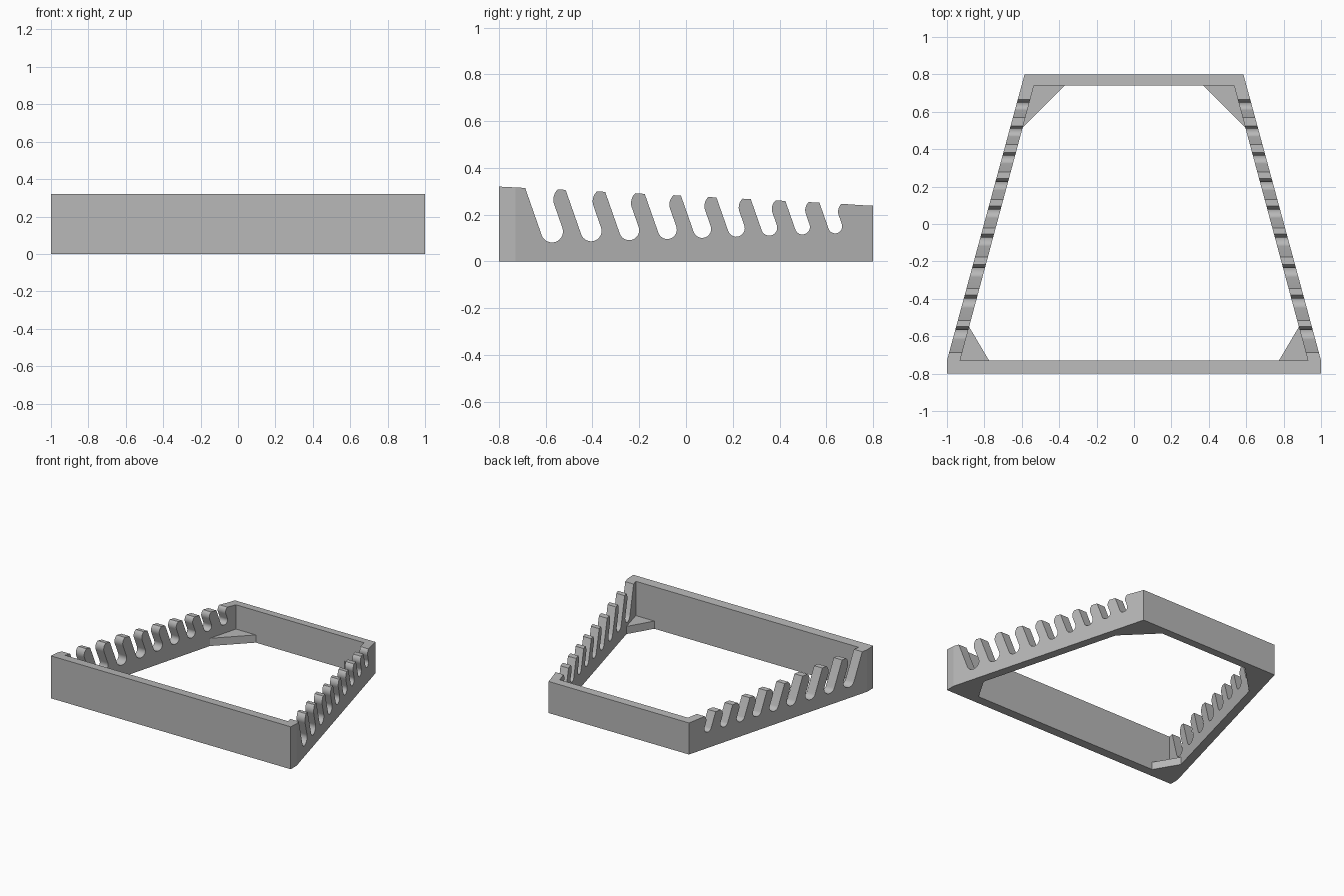
import bpy
import bmesh
from math import cos, sin, pi, radians
from mathutils import Vector

if "Cube" in bpy.data.objects:
    bpy.data.objects.remove(bpy.data.objects["Cube"])

grey = bpy.data.materials.new("plain_grey")
grey.use_nodes = True
grey.diffuse_color = (0.48, 0.48, 0.48, 1)
grey.node_tree.nodes["Principled BSDF"].inputs["Base Color"].default_value = grey.diffuse_color

FRONT, BACK = -0.8, 0.8          # outer limits in y
FRONT_IN, BACK_IN = -0.73, 0.74  # inner faces of the end walls
LEAN = radians(19.3)             # forward tilt of the slots
SLOTS = [-0.573, -0.406, -0.243, -0.08, 0.069, 0.215, 0.356, 0.498, 0.638]


def mix(a, b, t):
    return a + (b - a) * t


def top(y):
    """Height of the gently sloping upper edge."""
    return mix(0.32, 0.238, (y - FRONT) / (BACK - FRONT))


def outer(y):
    return min(1.0, mix(1.0, 0.585, (y - FRONT_IN) / (BACK - FRONT_IN)))


def inner(y):
    return mix(0.93, 0.535, (y - FRONT_IN) / (BACK_IN - FRONT_IN))


def loft(name, loop_a, loop_b):
    """Solid between two matching outlines."""
    bm = bmesh.new()
    a = [bm.verts.new(p) for p in loop_a]
    b = [bm.verts.new(p) for p in loop_b]
    bm.faces.new(a)
    bm.faces.new(b[::-1])
    for i in range(len(a)):
        j = (i + 1) % len(a)
        bm.faces.new((a[i], b[i], b[j], a[j]))
    bmesh.ops.recalc_face_normals(bm, faces=bm.faces[:])
    mesh = bpy.data.meshes.new(name)
    bm.to_mesh(mesh)
    bm.free()
    mesh.materials.append(grey)
    obj = bpy.data.objects.new(name, mesh)
    bpy.context.collection.objects.link(obj)
    return obj


def slot(i):
    """Outline of one leaning slot with a rounded floor and a hooked lip."""
    t = i / (len(SLOTS) - 1)
    r, lip = mix(0.047, 0.03, t), mix(0.06, 0.045, t)
    centre = Vector((SLOTS[i], mix(0.081, 0.12, t) + r))
    across = Vector((cos(LEAN), sin(LEAN)))
    up = Vector((-sin(LEAN), cos(LEAN)))
    # straight edge down from the rim
    low = centre - across * r
    rim = low + up * (top(low.x - 0.07) - low.y) / up.y
    pts = [rim]
    # rounded floor
    for k in range(17):
        a = LEAN + pi + pi * k / 16
        pts.append(centre + r * Vector((cos(a), sin(a))))
    # straight neck, then the lip curling over the next tooth
    neck = centre + across * r
    z = top(centre.x) - 1.07 * lip
    neck = neck + up * (z - neck.y) / up.y
    hub = neck + across * lip
    for k in range(9):
        a = mix(LEAN + pi, radians(132), k / 8)
        pts.append(hub + lip * Vector((cos(a), sin(a))))
    return pts


# Comb profile shared by both side rails
comb = [Vector((FRONT_IN, 0)), Vector((FRONT_IN, top(FRONT_IN)))]
for i in range(len(SLOTS)):
    comb += slot(i)
comb += [Vector((BACK_IN, top(BACK_IN))), Vector((BACK_IN, 0))]

# Side rails and corner braces, mirrored left and right
for side, s in (("left", 1), ("right", -1)):
    rail = loft(side + "_slotted_rail",
                [(s * outer(p.x), p.x, p.y) for p in comb],
                [(s * inner(p.x), p.x, p.y) for p in comb])
    bpy.ops.object.select_all(action='DESELECT')
    rail.select_set(True)
    bpy.context.view_layer.objects.active = rail
    bpy.ops.object.shade_smooth_by_angle(angle=radians(30))

    for end, y, x_end, y_end in (("front", FRONT_IN, 0.775, -0.55),
                                 ("back", BACK_IN, 0.37, 0.515)):
        tri = [(inner(y), y), (x_end, y), (inner(y_end), y_end)]
        loft(f"{end}_{side}_corner_brace",
             [(s * x, yy, 0) for x, yy in tri],
             [(s * x, yy, 0.058) for x, yy in tri])

# End walls
for name, y0, y1 in (("front_wall", FRONT, FRONT_IN), ("back_wall", BACK_IN, BACK)):
    plan = [(-outer(y0), y0), (outer(y0), y0), (outer(y1), y1), (-outer(y1), y1)]
    loft(name, [(x, y, 0) for x, y in plan], [(x, y, top(y)) for x, y in plan])
